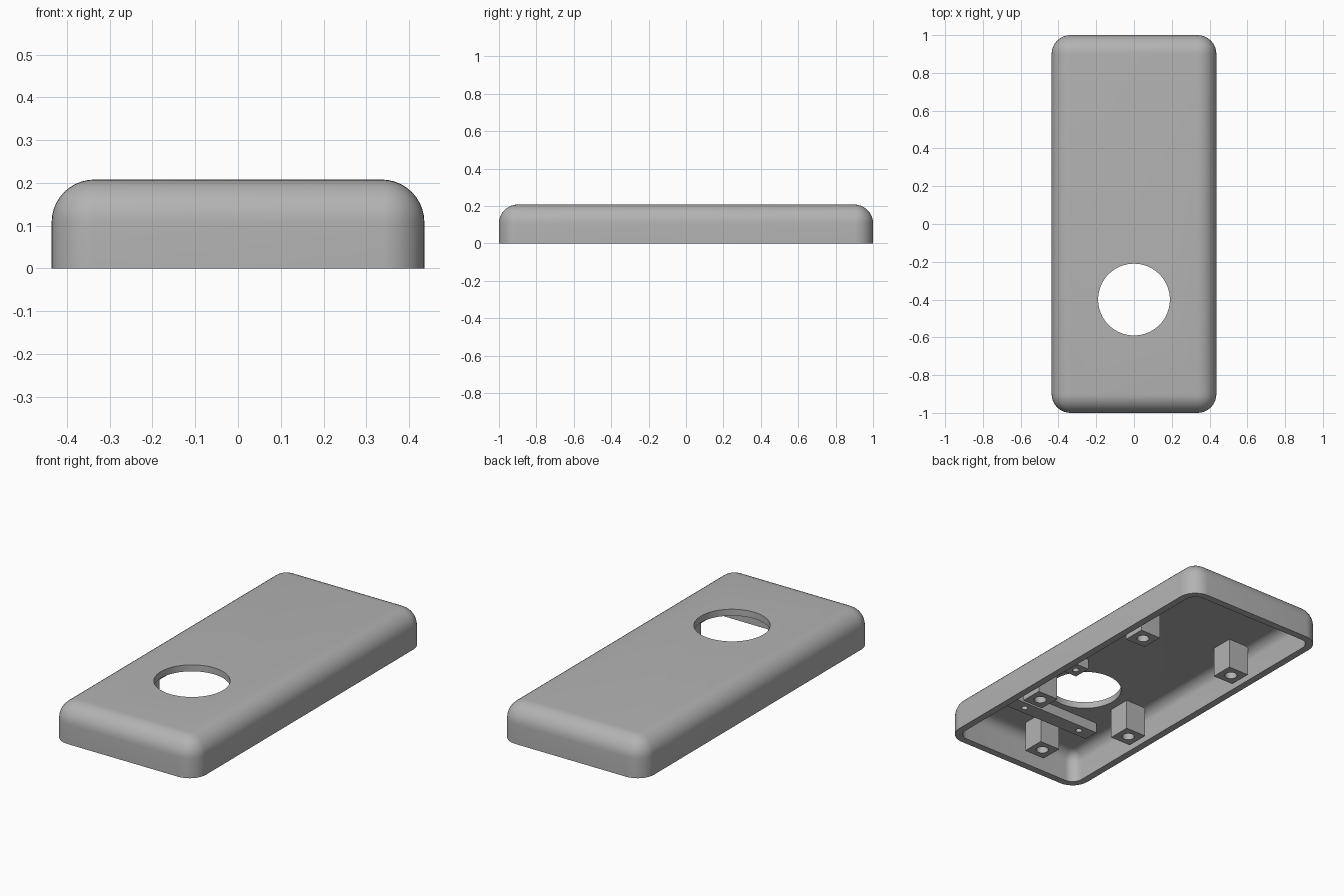
import bpy
import bmesh
from mathutils import Matrix

default = bpy.data.objects.get("Cube")
if default:
    bpy.data.objects.remove(default, do_unlink=True)

grey = bpy.data.materials.new("plain_grey")
grey.use_nodes = True
grey.diffuse_color = (0.45, 0.45, 0.45, 1)
grey.node_tree.nodes["Principled BSDF"].inputs["Base Color"].default_value = grey.diffuse_color

HALF_X, HALF_Y, TOP = 0.436, 1.0, 0.208
WALL, ROUND = 0.04, 0.1
CEILING = TOP - 0.036


def finish(name, bm):
    mesh = bpy.data.meshes.new(name)
    bmesh.ops.recalc_face_normals(bm, faces=bm.faces)
    bm.to_mesh(mesh)
    bm.free()
    mesh.materials.append(grey)
    ob = bpy.data.objects.new(name, mesh)
    bpy.context.collection.objects.link(ob)
    return ob


def block(name, x0, x1, y0, y1, z0, z1, radius=0):
    """Box, optionally with rounded upright and top edges."""
    bm = bmesh.new()
    bmesh.ops.create_cube(bm, size=1)
    for v in bm.verts:
        v.co.x = x1 if v.co.x > 0 else x0
        v.co.y = y1 if v.co.y > 0 else y0
        v.co.z = z1 if v.co.z > 0 else z0
    if radius:
        edges = [e for e in bm.edges if max(v.co.z for v in e.verts) > (z0 + z1) / 2]
        bmesh.ops.bevel(bm, geom=edges, offset=radius, offset_type='OFFSET',
                        segments=10, profile=0.5, affect='EDGES')
    return finish(name, bm)


def rod(name, x, y, z0, z1, radius, sides):
    bm = bmesh.new()
    bmesh.ops.create_cone(bm, cap_ends=True, segments=sides, radius1=radius, radius2=radius,
                          depth=z1 - z0, matrix=Matrix.Translation((x, y, (z0 + z1) / 2)))
    return finish(name, bm)


def cut(ob, cutter):
    cutter.hide_render = True
    mod = ob.modifiers.new("cut", 'BOOLEAN')
    mod.operation, mod.solver, mod.object = 'DIFFERENCE', 'EXACT', cutter
    bpy.context.view_layer.objects.active = ob
    bpy.ops.object.modifier_apply(modifier=mod.name)
    bpy.data.objects.remove(cutter, do_unlink=True)


def smooth(ob):
    bpy.ops.object.select_all(action='DESELECT')
    ob.select_set(True)
    bpy.context.view_layer.objects.active = ob
    bpy.ops.object.shade_smooth_by_angle(angle=0.52)


# Hollow cover, open underneath, with a round window
cover = block("cover_shell", -HALF_X, HALF_X, -HALF_Y, HALF_Y, 0, TOP, ROUND)
ix, iy = HALF_X - WALL, HALF_Y - WALL
cut(cover, block("cavity", -ix, ix, -iy, iy, -0.1, CEILING, ROUND - WALL))
cut(cover, rod("window", 0, -0.4, 0.1, 0.3, 0.19, 64))
smooth(cover)


def mount(name, x, y, half_x, half_y, z0, holes, radius, depth):
    """Block hanging from the ceiling with blind screw holes."""
    ob = block(name, x - half_x, x + half_x, y - half_y, y + half_y, z0, CEILING + 0.008)
    for hx in holes:
        cut(ob, rod("screw_hole", x + hx, y, z0 - 0.05, z0 + depth, radius, 24))
    smooth(ob)


# Tall screw posts
posts = {"end_post": (-0.045, -0.8)}
for side, sx in (("left", 1), ("right", -1)):
    posts[side + "_front_post"] = (0.3 * sx, -0.405)
    posts[side + "_back_post"] = (0.3 * sx, 0.43)
for name, (x, y) in posts.items():
    mount(name, x, y, 0.063, 0.063, 0.004, [0], 0.032, 0.12)

# Short mounts beside the window
mount("mounting_bar", 0, -0.67, 0.27, 0.043, 0.115, [-0.185, 0.185], 0.017, 0.045)
mount("mounting_block", 0.235, -0.195, 0.045, 0.05, 0.115, [0], 0.017, 0.045)
